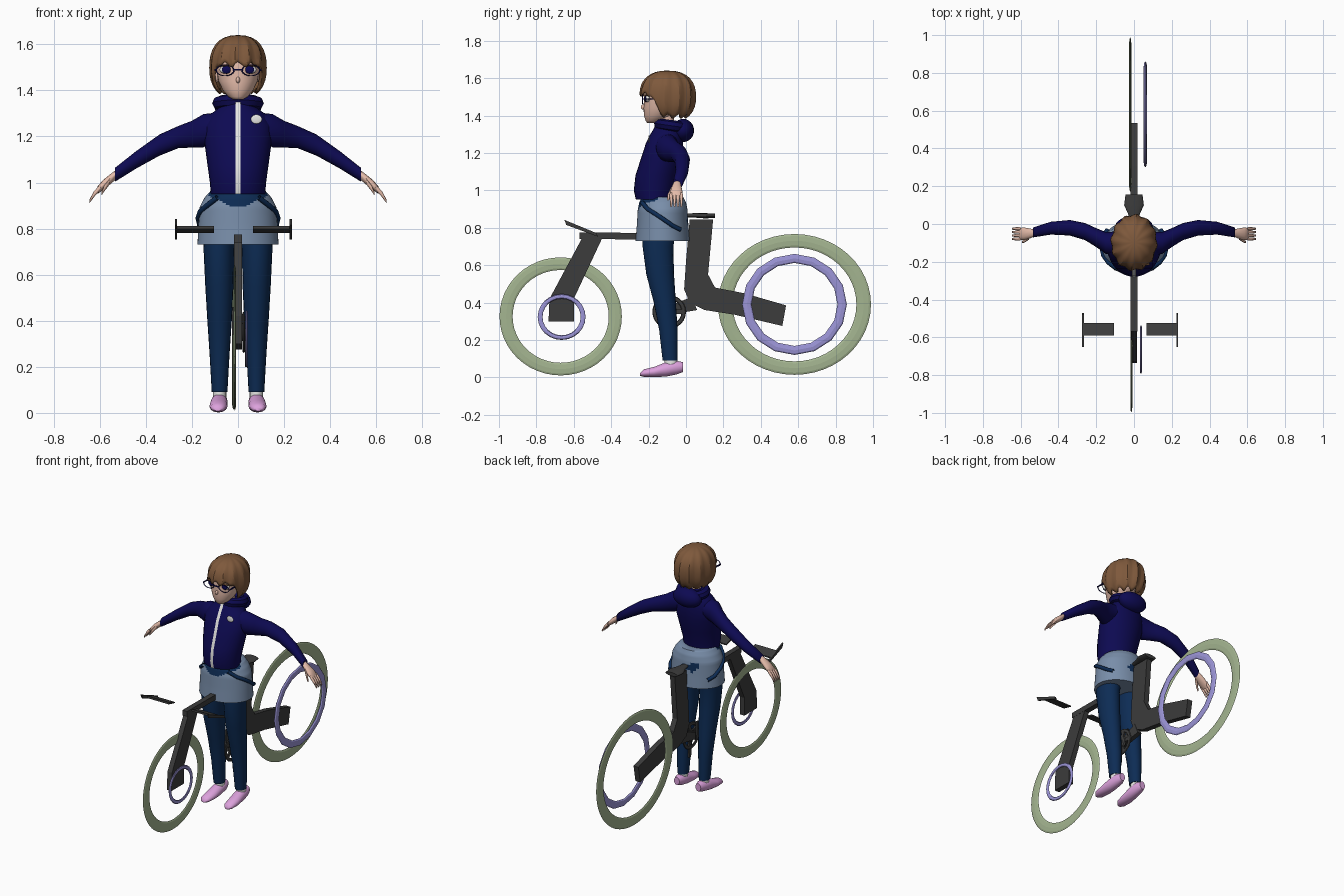
import bpy, bmesh, math
from mathutils import Vector

cube = bpy.data.objects.get("Cube")
if cube:
    bpy.data.objects.remove(cube, do_unlink=True)


def material(name, r, g, b):
    m = bpy.data.materials.new(name)
    m.use_nodes = True
    m.diffuse_color = (r, g, b, 1)
    m.node_tree.nodes["Principled BSDF"].inputs["Base Color"].default_value = (r, g, b, 1)
    return m


BROWN = material("hair brown", .21, .1, .045)
SKIN = material("skin", .78, .5, .4)
NAVY = material("jacket navy", .004, .003, .085)
DENIM = material("denim blue", .004, .025, .09)
SKIRT = material("skirt grey blue", .19, .27, .4)
PINK = material("shoe pink", .72, .36, .72)
GREY = material("frame dark grey", .045, .045, .045)
GREEN = material("tyre green", .37, .46, .28)
LILAC = material("ring lilac", .33, .3, .68)
WHITE = material("white", .8, .8, .78)


def smooth(ob, angle=40):
    bpy.ops.object.select_all(action="DESELECT")
    ob.select_set(True)
    bpy.context.view_layer.objects.active = ob
    bpy.ops.object.shade_smooth_by_angle(angle=math.radians(angle))


def finish(name, bm, mat, mirror=False, angle=40):
    bmesh.ops.remove_doubles(bm, verts=bm.verts, dist=.0001)
    bmesh.ops.recalc_face_normals(bm, faces=bm.faces)
    mesh = bpy.data.meshes.new(name)
    bm.to_mesh(mesh)
    bm.free()
    ob = bpy.data.objects.new(name, mesh)
    bpy.context.collection.objects.link(ob)
    mesh.materials.append(mat)
    if mirror:
        ob.modifiers.new("mirror", "MIRROR")
    if angle:
        smooth(ob, angle)
    return ob


def bridge(bm, rows):
    for low, high in zip(rows, rows[1:]):
        for i in range(len(low)):
            j = (i + 1) % len(low)
            bm.faces.new((low[i], low[j], high[j], high[i]))


def loft(name, axis, sections, mat, mirror=False, sides=20):
    """Elliptic rings at (position on axis, centre, centre, radius, radius)."""
    bm = bmesh.new()
    rows = []
    for pos, c1, c2, r1, r2 in sections:
        row = []
        for i in range(sides):
            a = math.tau * i / sides
            co = [c1 + r1 * math.cos(a), c2 + r2 * math.sin(a)]
            co.insert(axis, pos)
            row.append(bm.verts.new(co))
        rows.append(row)
    bridge(bm, rows)
    bm.faces.new(rows[0])
    bm.faces.new(rows[-1])
    return finish(name, bm, mat, mirror, 60)


def prism(name, outline, x, half, mat=GREY):
    """Side outline of (y, z) points, extruded across x."""
    bm = bmesh.new()
    rows = [[bm.verts.new((x + s * half, y, z)) for y, z in outline] for s in (-1, 1)]
    bridge(bm, rows)
    for row in rows:
        bm.faces.new(row)
    return finish(name, bm, mat, angle=0)


def ellipsoid(name, centre, radii, mat):
    bm = bmesh.new()
    bmesh.ops.create_uvsphere(bm, u_segments=20, v_segments=12, radius=1)
    for v in bm.verts:
        v.co = Vector(c + r * p for c, r, p in zip(centre, radii, v.co))
    return finish(name, bm, mat)


def ring(name, centre, major, minor, scale, mat, segments=48, rotation=(0, math.pi / 2, 0)):
    bpy.ops.mesh.primitive_torus_add(location=centre, rotation=rotation, major_radius=major,
                                     minor_radius=minor, major_segments=segments, minor_segments=8)
    ob = bpy.context.object
    ob.name = name
    ob.scale = scale
    ob.data.materials.append(mat)
    smooth(ob, 30)
    return ob


# Bicycle wheels
ring("front_tyre", (-.014, -.67, .326), .292, .035, (.965, 1, .16), GREEN)
ring("rear_tyre", (-.02, .58, .39), .37, .039, (.92, 1, .16), GREEN)
ring("front_inner_ring", (.037, -.665, .323), .115, .013, (.96, 1, .4), LILAC, 24)
ring("rear_inner_ring", (.06, .58, .39), .255, .025, (.965, 1, .35), LILAC, 16)

# Bicycle frame
prism("seat_tube_and_stay", [(.02, .845), (.145, .845), (.118, .55), (.155, .48), (.31, .45), (.535, .385),
                             (.515, .275), (.26, .335), (.1, .36), (.02, .4), (-.01, .47), (0, .62)], 0, .018)
prism("fork", [(-.55, .755), (-.45, .74), (-.6, .42), (-.6, .3), (-.735, .3), (-.73, .42)], 0, .017)
prism("top_tube", [(-.57, .775), (.05, .77), (.05, .735), (-.57, .74)], 0, .018)
prism("crank_bracket", [(-.12, .33), (-.12, .37), (.03, .43), (.06, .36)], .005, .015)
loft("saddle", 1, [(-.01, 0, .866, .018, .01), (.05, 0, .866, .03, .012),
                   (.1, 0, .864, .052, .014), (.155, 0, .864, .045, .012)], GREY)

# Handlebar stubs and tilted grips
tilt = [(-.65, .842), (-.48, .772), (-.47, .752), (-.64, .815)]
for side, label in ((-1, "right"), (1, "left")):
    prism(label + "_grip", tilt, -.02 + side * .249, .005)
    prism(label + "_handlebar", [(-.59, .812), (-.525, .79), (-.525, .782), (-.59, .798)],
          -.02 + side * .167, .082)

# Chainring and cranks
ring("chainring", (.025, -.09, .35), .078, .012, (1, 1, .5), GREY, 24)
ring("chainring_hub", (.025, -.09, .35), .025, .018, (1, 1, .6), GREY, 16)
for i in range(5):
    d = Vector((math.cos(math.tau * i / 5), math.sin(math.tau * i / 5)))
    n = Vector((-d.y, d.x)) * .012
    c = Vector((-.09, .35))
    prism(f"chainring_arm_{i + 1}", [c + n, c + d * .075 + n, c + d * .075 - n, c - n], .025, .005)
prism("left_crank", [(-.105, .36), (-.075, .36), (-.08, .2), (-.1, .2)], .036, .005)
prism("right_crank", [(-.105, .34), (-.075, .34), (-.08, .46), (-.1, .46)], -.022, .005)

# Legs and shoes
loft("trouser_legs", 2, [(.8, .083, -.14, .07, .09), (.7, .083, -.15, .066, .082), (.55, .081, -.138, .061, .074),
                         (.4, .08, -.113, .053, .059), (.25, .08, -.094, .043, .049),
                         (.09, .08, -.085, .034, .04)], DENIM, True)
loft("ankles", 2, [(.1, .08, -.08, .029, .034), (.05, .08, -.08, .029, .034)], WHITE, True)
loft("shoes", 1, [(-.245, .088, .016, .016, .008), (-.225, .087, .023, .032, .02), (-.17, .085, .029, .039, .027),
                  (-.11, .082, .042, .037, .038), (-.05, .08, .052, .034, .036),
                  (-.015, .08, .055, .02, .026)], PINK, True)

# Skirt with denim patches
levels = [(.965, .118, .11), (.935, .145, .125), (.895, .166, .133), (.81, .172, .138), (.73, .176, .145)]
rings = []
for (z, rx, ry), (zn, rxn, ryn) in zip(levels, levels[1:]):
    for k in range(5):
        t = k / 5
        rings.append((z + t * (zn - z), 0, -.125, rx + t * (rxn - rx), ry + t * (ryn - ry)))
rings.append((.73, 0, -.125, .176, .145))
skirt = loft("skirt", 2, rings, SKIRT, sides=56)
skirt.data.materials.append(DENIM)
for f in skirt.data.polygons:
    x, y, z = f.center
    front_patch = y < -.15 and z > .885 + abs(x) * .45
    back_patch = y > -.05 and abs(x + .02) < .07 and abs(z - .85 + x * .3) < .022 + .01 * math.sin(x * 90)
    if front_patch or back_patch:
        f.material_index = 1
for s, label in ((1, "left"), (-1, "right")):
    curve = bpy.data.curves.new(label + "_sash", "CURVE")
    curve.dimensions = "3D"
    curve.bevel_depth = .012
    curve.bevel_resolution = 2
    spline = curve.splines.new("POLY")
    path = [(.09, -.235, .935), (.135, -.205, .9), (.163, -.165, .875), (.173, -.12, .845), (.165, -.07, .81),
            (.14, -.03, .79)]
    spline.points.add(len(path) - 1)
    for p, (x, y, z) in zip(spline.points, path):
        p.co = (s * x, y, z, 1)
    curve.materials.append(DENIM)
    bpy.context.collection.objects.link(bpy.data.objects.new(label + "_sash", curve))

# Jacket
torso = [(.95, 0, -.168, .118, .1), (1, 0, -.17, .122, .109), (1.08, 0, -.155, .133, .115),
         (1.17, 0, -.13, .145, .111), (1.25, 0, -.115, .148, .1), (1.3, 0, -.105, .115, .085),
         (1.33, 0, -.1, .075, .072), (1.36, 0, -.1, .052, .06)]
loft("jacket_body", 2, torso, NAVY, sides=28)
bm = bmesh.new()
strip = [[bm.verts.new((x, cy - ry - .004, z)) for x in (-.01, .01)] for z, _, cy, _, ry in torso]
for a, b in zip(strip, strip[1:]):
    bm.faces.new((a[0], a[1], b[1], b[0]))
finish("jacket_zip", bm, WHITE)
badge = ellipsoid("jacket_badge", (.08, -.198, 1.275), (.024, .004, .02), WHITE)
loft("sleeves", 0, [(.08, -.105, 1.245, .065, .06), (.15, -.1, 1.225, .058, .072), (.2, -.072, 1.21, .05, .058),
                    (.26, -.04, 1.197, .045, .048), (.34, -.02, 1.163, .041, .046),
                    (.44, -.022, 1.1, .034, .038), (.535, -.045, 1.033, .026, .03)], NAVY, True)
collar = ring("hood_collar", (0, -.075, 1.345), .072, .03, (1.1, .95, 1), NAVY, 28, (math.radians(-8), 0, 0))
ellipsoid("hood", (0, -.015, 1.32), (.1, .058, .062), NAVY)

# Hands
loft("palms", 0, [(.525, -.047, 1.038, .018, .02), (.55, -.05, 1.018, .026, .022),
                  (.585, -.052, .99, .034, .022), (.61, -.052, .967, .03, .016)], SKIN, True, 12)
for i, y in enumerate((-.079, -.061, -.043, -.025)):
    loft(f"finger_{i + 1}", 0, [(.6, y, .977, .009, .012), (.625, y, .95, .008, .013),
                                (.645, y, .918, .005, .008)], SKIN, True, 8)
loft("thumbs", 0, [(.555, -.07, 1.008, .012, .014), (.58, -.09, .975, .009, .013),
                   (.592, -.096, .953, .005, .008)], SKIN, True, 8)

# Head
loft("neck", 2, [(1.32, 0, -.1, .042, .042), (1.42, 0, -.11, .04, .042)], SKIN)
loft("head", 2, [(1.36, 0, -.185, .02, .022), (1.372, 0, -.17, .042, .046), (1.4, 0, -.15, .066, .075),
                 (1.44, 0, -.135, .085, .092), (1.49, 0, -.125, .094, .1), (1.54, 0, -.115, .098, .11),
                 (1.59, 0, -.105, .075, .085)], SKIN, sides=28)
ellipsoid("nose", (0, -.228, 1.445), (.009, .014, .014), SKIN)
ellipsoid("mouth", (0, -.219, 1.412), (.02, .006, .003), BROWN)
for s, label in ((1, "left"), (-1, "right")):
    ellipsoid(label + "_ear", (s * .093, -.11, 1.465), (.014, .022, .03), SKIN)
    ellipsoid(label + "_eye_white", (s * .05, -.205, 1.49), (.03, .014, .018), WHITE)
    ellipsoid(label + "_iris", (s * .05, -.215, 1.49), (.02, .008, .018), NAVY)
    ellipsoid(label + "_eyelid", (s * .052, -.213, 1.508), (.032, .008, .005), BROWN)
    ring(label + "_lens_rim", (s * .056, -.232, 1.487), .038, .003, (1, .62, 1), NAVY, 28, (math.pi / 2, 0, 0))
    prism(label + "_glasses_arm", [(-.232, 1.492), (-.11, 1.492), (-.11, 1.485), (-.232, 1.485)],
          s * .098, .003, NAVY)
prism("glasses_bridge", [(-.236, 1.492), (-.23, 1.492), (-.23, 1.486), (-.236, 1.486)], 0, .02, NAVY)

# Hair cap with ridged strands, open around the face
bm = bmesh.new()
columns, steps, middle, height = 60, 12, 1.5, .14
rows = [[] for _ in range(steps + 1)]
for i in range(columns):
    a = math.tau * i / columns
    facing = (1 - math.sin(a)) / 2
    open_face = min(1, max(0, (facing - .62) / .2))
    hem = 1.395 + .118 * open_face + .012 * math.cos(a * 12)
    limit = math.acos((hem - middle) / height)
    for k, row in enumerate(rows):
        c = math.cos(limit * k / steps)
        r = max(0, 1 - abs(c) ** 2.4) ** .42 * (.97 + .035 * math.cos(a * 12 + 2 * k / steps))
        row.append(bm.verts.new((.125 * r * math.cos(a), -.098 + .152 * r * math.sin(a), middle + height * c)))
bridge(bm, rows)
hair = finish("hair", bm, BROWN, angle=25)
shell = hair.modifiers.new("thickness", "SOLIDIFY")
shell.thickness = .012
shell.offset = -1
